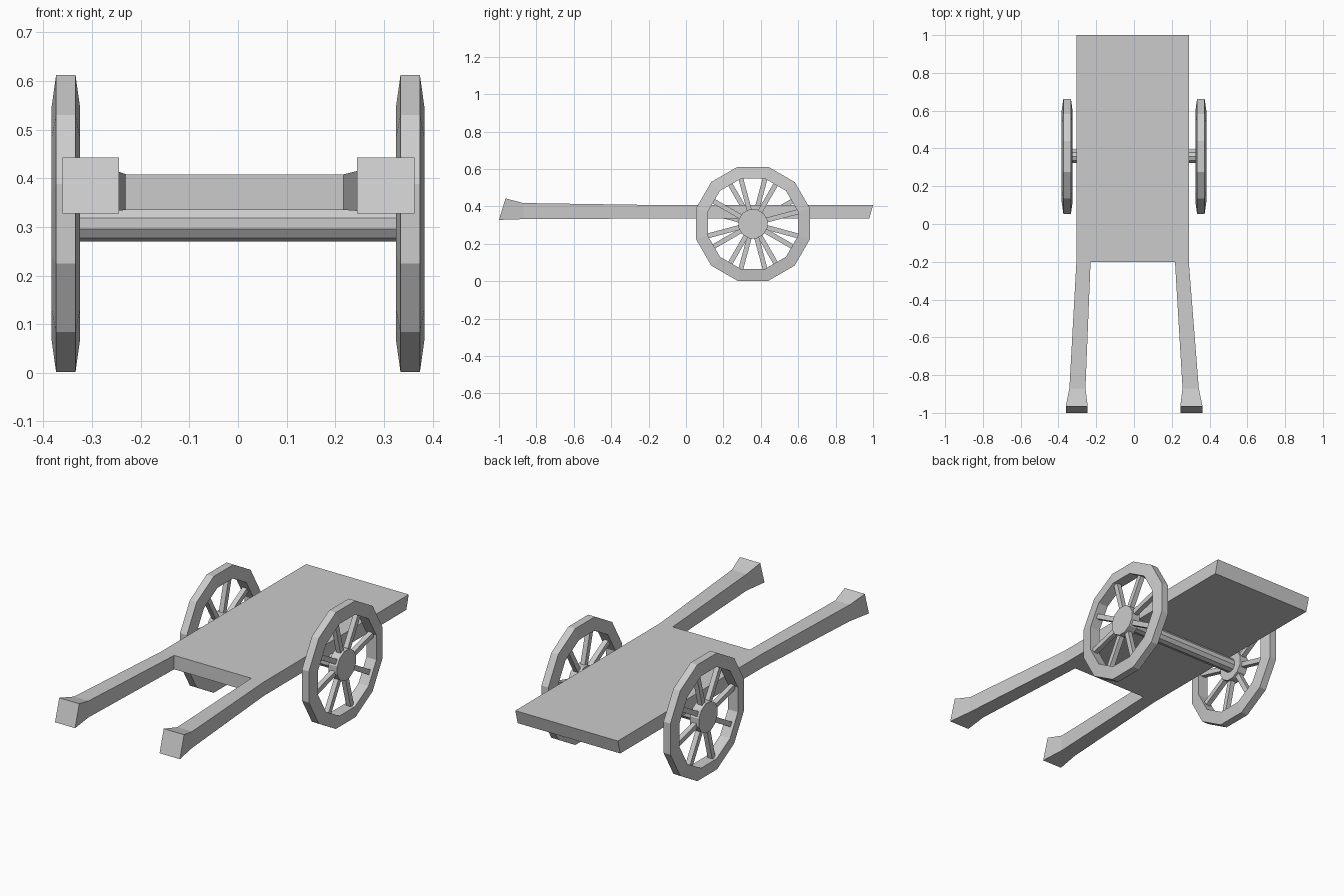
import bpy, bmesh, math
from mathutils import Matrix, Vector

if "Cube" in bpy.data.objects:
    bpy.data.objects.remove(bpy.data.objects["Cube"])

AXLE_Y, AXLE_Z = 0.358, 0.307


def make(name, bm):
    bmesh.ops.recalc_face_normals(bm, faces=bm.faces)
    me = bpy.data.meshes.new(name)
    bm.to_mesh(me)
    bm.free()
    ob = bpy.data.objects.new(name, me)
    bpy.context.collection.objects.link(ob)
    return ob


def loft(name, sections):
    """Skin rectangles (x0, x1, y_bottom, z_bottom, y_top, z_top)."""
    bm = bmesh.new()
    rings = []
    for x0, x1, yb, zb, yt, zt in sections:
        pts = [(x0, yb, zb), (x1, yb, zb), (x1, yt, zt), (x0, yt, zt)]
        rings.append([bm.verts.new(p) for p in pts])
    for a, b in zip(rings, rings[1:]):
        for i in range(4):
            j = (i + 1) % 4
            bm.faces.new((a[i], a[j], b[j], b[i]))
    bm.faces.new(rings[0])
    bm.faces.new(rings[-1])
    return make(name, bm)


def cylinder_x(name, radius, length, sides, x=0.0):
    bm = bmesh.new()
    m = (Matrix.Rotation(math.pi / 2, 4, 'Y')
         @ Matrix.Rotation(math.pi / sides, 4, 'Z'))
    bmesh.ops.create_cone(bm, cap_ends=True, segments=sides, radius1=radius,
                          radius2=radius, depth=length, matrix=m)
    ob = make(name, bm)
    ob.location = (x, AXLE_Y, AXLE_Z)
    return ob


def rim(name):
    """12-sided ring with a trapezoid section, wider at the inside."""
    bm = bmesh.new()
    n, k = 12, 1 / math.cos(math.pi / 12)
    profile = [(-0.029, 0.241), (-0.020, 0.305), (0.020, 0.305), (0.029, 0.241)]
    rings = []
    for i in range(n):
        a = (i + 0.5) * math.tau / n
        rings.append([bm.verts.new((x, r * k * math.cos(a), r * k * math.sin(a)))
                      for x, r in profile])
    for i in range(n):
        a, b = rings[i], rings[(i + 1) % n]
        for j in range(4):
            q = (j + 1) % 4
            bm.faces.new((a[j], a[q], b[q], b[j]))
    return make(name, bm)


def spokes(name):
    bm = bmesh.new()
    for i in range(8):
        m = (Matrix.Rotation(math.radians(15 + 45 * i), 4, 'X')
             @ Matrix.Translation((0, 0.158, 0))
             @ Matrix.Diagonal((0.026, 0.19, 0.026, 1)))
        bmesh.ops.create_cube(bm, size=1, matrix=m)
    return make(name, bm)


# Flat bed with a slanted tail edge
loft("bed", [(-0.305, 0.29, -0.2, 0.335, -0.2, 0.408),
             (-0.305, 0.29, 0.98, 0.335, 1.0, 0.408)])

# Splayed handles with flared grips
loft("left_handle", [(-0.305, -0.23, -0.2, 0.335, -0.2, 0.408),
                     (-0.342, -0.257, -0.87, 0.332, -0.87, 0.418),
                     (-0.361, -0.245, -1.0, 0.328, -0.965, 0.443)])
loft("right_handle", [(0.217, 0.29, -0.2, 0.335, -0.2, 0.408),
                      (0.257, 0.343, -0.87, 0.332, -0.87, 0.418),
                      (0.245, 0.363, -1.0, 0.328, -0.965, 0.443)])

# Axle
cylinder_x("axle", 0.037, 0.66, 10)

# Wheels: the left one is the right one turned half round
for side, x, turn in (("right", 0.354, 0), ("left", -0.354, math.pi)):
    for ob in (rim(side + "_wheel_rim"), spokes(side + "_wheel_spokes")):
        ob.location = (x, AXLE_Y, AXLE_Z)
        ob.rotation_euler = (0, 0, turn)
    cylinder_x(side + "_wheel_hub", 0.08, 0.05, 12, x)
